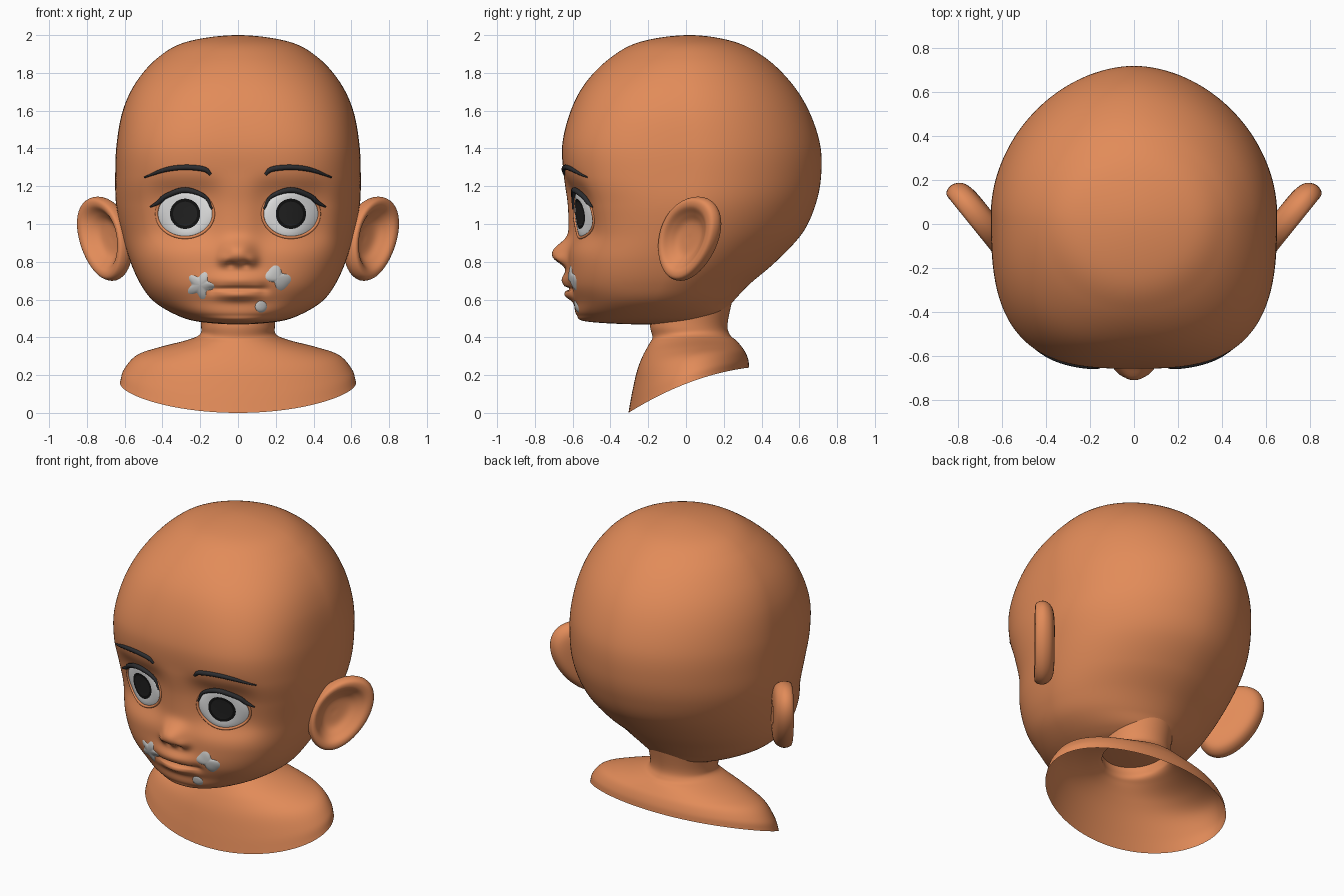
import bpy, bmesh
from math import sin, cos, pi, exp, hypot, radians
from mathutils import Vector
from mathutils.bvhtree import BVHTree

if "Cube" in bpy.data.objects:
    bpy.data.objects.remove(bpy.data.objects["Cube"])


def material(name, r, g, b):
    m = bpy.data.materials.new(name)
    m.use_nodes = True
    m.diffuse_color = (r, g, b, 1)
    bsdf = next(n for n in m.node_tree.nodes if n.type == "BSDF_PRINCIPLED")
    bsdf.inputs["Base Color"].default_value = (r, g, b, 1)
    bsdf.inputs["Roughness"].default_value = 0.6
    return m


skin = material("skin", .76, .26, .1)
white = material("eye white", .95, .95, .95)
pupil_black = material("pupil black", .016, .016, .016)
iris_black = material("iris black", .006, .006, .006)
hair = material("hair charcoal", .025, .026, .029)
silver = material("pale grey", .58, .58, .57)


def spline(keys, steps, pole=False):
    """Catmull-Rom samples through the keys; pole=True rounds the ends off."""
    k = [Vector(p) for p in keys]
    first, last = 2 * k[0] - k[1], 2 * k[-1] - k[-2]
    if pole:
        first[0], last[0] = k[1][0], k[-2][0]
    k = [first] + k + [last]
    out = []
    for i in range(1, len(k) - 2):
        a, b, c, d = k[i - 1:i + 3]
        for j in range(steps):
            t = j / steps
            out.append(b + (c - a) * (t / 2) + (2 * a - 5 * b + 4 * c - d) * (t * t / 2)
                       + (3 * b - a - 3 * c + d) * (t ** 3 / 2))
    return out + [k[-2]]


def loft(name, rings, mats, closed=False, rule=None):
    """Skin a list of equal closed rings with smooth quads."""
    bm = bmesh.new()
    rows = [[bm.verts.new(p) for p in ring] for ring in rings]
    n = len(rows[0])
    for r, (up, low) in enumerate(zip(rows, rows[1:])):
        for i in range(n):
            j = (i + 1) % n
            f = bm.faces.new((up[i], low[i], low[j], up[j]))
            f.smooth = True
            f.material_index = rule(r) if rule else 0
    bmesh.ops.remove_doubles(bm, verts=bm.verts, dist=1e-5)
    if closed:
        bmesh.ops.recalc_face_normals(bm, faces=bm.faces)
    mesh = bpy.data.meshes.new(name)
    bm.to_mesh(mesh)
    bm.free()
    for m in mats:
        mesh.materials.append(m)
    ob = bpy.data.objects.new(name, mesh)
    bpy.context.collection.objects.link(ob)
    return ob


def bump(x, z, cx, cz, sx, sz, power=2):
    return exp(-abs((x - cx) / sx) ** power - abs((z - cz) / sz) ** power)


def features(x, z):
    """Forward push of the face: nose, lips, and recessed eye sockets."""
    ax = abs(x)
    d = .085 * bump(x, z, 0, .84, .082, .07 if z > .84 else .058, 2.4)
    d += .02 * bump(ax, z, .075, .81, .032, .032)
    d -= .018 * bump(ax, z, .04, .785, .022, .014)
    d += .036 * bump(x, z, 0, .7, .13, .045)
    d += .036 * bump(x, z, 0, .622, .11, .028)
    d -= .02 * bump(x, z, 0, .657, .125, .009, 4)
    d -= .01 * bump(ax, z, .14, .655, .03, .03)
    d -= .045 * bump(ax, z, .285, 1.06, .19, .165, 4)
    return d


# Head: height, half width, front y, back y, y of widest point, front squareness
head_keys = [
    (2.0, 0, .02, .02, .02, 2), (1.965, .27, -.24, .255, .02, 2),
    (1.88, .425, -.4, .42, .02, 2.1), (1.75, .54, -.53, .555, .02, 2.4),
    (1.6, .61, -.61, .65, .03, 2.7), (1.42, .643, -.655, .71, .05, 3),
    (1.25, .65, -.646, .715, .05, 3), (1.1, .645, -.626, .685, .03, 2.7),
    (.95, .615, -.622, .615, -.02, 2.5), (.8, .57, -.625, .475, -.08, 2.6),
    (.68, .515, -.62, .335, -.13, 2.5), (.59, .445, -.595, .25, -.17, 2.3),
    (.52, .33, -.58, .19, -.2, 2.2), (.483, .21, -.52, .08, -.2, 2.1),
    (.468, 0, -.2, -.2, -.2, 2)]
SEG = 220
head_rings = []
for z, w, front, back, mid, n in spline(head_keys, 11, True):
    ring = []
    for i in range(SEG):
        t = 2 * pi * i / SEG - pi
        a = t - .45 * sin(t)  # denser towards the face
        s, c = sin(a), cos(a)
        e = n if c > 0 else 1.88
        r = (abs(s) ** e + abs(c) ** e) ** (-1 / e)
        x = w * r * s
        y = mid - r * c * ((mid - front) if c > 0 else (back - mid))
        if c > 0 and z > .5:
            y -= features(x, z) * min(1, c * 3)
        ring.append((x, y, z))
    head_rings.append(ring)
head = loft("head", head_rings, [skin], closed=True)
tree = BVHTree.FromPolygons([v.co for v in head.data.vertices],
                            [tuple(p.vertices) for p in head.data.polygons])


def on_face(x, z, lift=0):
    hit = tree.ray_cast(Vector((x, -3, z)), Vector((0, 1, 0)))[0]
    return Vector((x, hit.y - lift, z))


# Neck and shoulders: half width, front y, front z, back y, back z, side z
bust_keys = [
    (.205, -.18, .54, .25, .62, .57), (.195, -.19, .46, .22, .47, .46),
    (.203, -.178, .4, .235, .41, .415), (.27, -.195, .365, .265, .385, .385),
    (.42, -.23, .3, .295, .35, .345), (.54, -.26, .22, .315, .32, .3),
    (.605, -.285, .11, .33, .28, .225), (.625, -.305, 0, .335, .24, .16)]
bust_rings = []
for w, yf, zf, yb, zb, zs in spline(bust_keys, 6):
    ring = []
    for i in range(96):
        a = 2 * pi * i / 96
        c = cos(a)
        z = zs + c * (zf - zb) / 2 + c * c * ((zf + zb) / 2 - zs)
        ring.append((w * sin(a), (yf + yb) / 2 - c * (yb - yf) / 2, z))
    bust_rings.append(ring)
loft("neck_and_shoulders", bust_rings, [skin])


def patch(name, cx, cz, radius, bulge, mats, steps=12, rule=None):
    """Domed plate that follows the face; radius(angle, s) gives its outline."""
    rings = []
    for k in range(steps + 1):
        s = k / steps
        ring = []
        for i in range(64):
            a = 2 * pi * i / 64
            r = radius(a, s)
            lift = bulge * (1 - s ** 4) - .002 * s
            ring.append(on_face(cx + r * cos(a), cz + r * sin(a), lift))
        rings.append(ring)
    return loft(name, rings, mats, rule=rule)


def tube(name, points, mat, cyclic=False):
    """Tapered tube through (position, radius) pairs."""
    cu = bpy.data.curves.new(name, "CURVE")
    cu.dimensions = "3D"
    cu.bevel_depth, cu.bevel_resolution, cu.use_fill_caps = 1, 3, True
    sp = cu.splines.new("POLY")
    sp.points.add(len(points) - 1)
    for p, (co, r) in zip(sp.points, points):
        p.co, p.radius = (*co, 1), r
    sp.use_cyclic_u = cyclic
    sp.use_smooth = True
    cu.materials.append(mat)
    ob = bpy.data.objects.new(name, cu)
    bpy.context.collection.objects.link(ob)
    bpy.ops.object.select_all(action="DESELECT")
    ob.select_set(True)
    bpy.context.view_layer.objects.active = ob
    bpy.ops.object.convert(target="MESH")


EYE_X, EYE_Z = .28, 1.054


def eye_outline(a):
    return 1 / hypot(cos(a) / .147, sin(a) / .122)


def eye_radius(a, s):
    iris = .08
    return iris * s * 2 if s < .5 else iris + (eye_outline(a) - iris) * (s * 2 - 1)


# Ear section: radius fraction, height along the ear's outward normal
ear_profile = [(0, -.06), (.5, -.065), (.85, -.05), (1, -.005), (.95, .042),
               (.78, .046), (.6, .015), (.38, -.015), (0, -.022)]
# Brow and lash paths: x, z, thickness
brow_path = [(.145, 1.262, .008), (.18, 1.29, .014), (.28, 1.3, .014),
             (.385, 1.287, .012), (.495, 1.247, .004)]
lash_path = [(.138, 1.08, .005), (.175, 1.145, .01), (.28, 1.18, .015),
             (.38, 1.148, .014), (.42, 1.115, .012), (.465, 1.09, .004)]

for side, label in ((1, "left"), (-1, "right")):
    patch(label + "_eye", side * EYE_X, EYE_Z, eye_radius, .018,
          [white, iris_black, pupil_black], 20,
          lambda r: 2 if r < 8 else 1 if r < 10 else 0)
    rim = []
    for i in range(48):
        a = 2 * pi * i / 48
        r = eye_outline(a) + .004
        rim.append((on_face(side * EYE_X + r * cos(a), EYE_Z + r * sin(a)), .008))
    tube(label + "_eyelid", rim, skin, True)
    for part, path, lift in (("eyebrow", brow_path, .001), ("lashes", lash_path, .01)):
        tube(label + "_" + part,
             [(on_face(side * x, z, lift), r) for x, z, r in spline(path, 6)], hair)

    # Cupped ear, angled outwards and back, its bowl opening towards the head
    along, out = Vector((.63, .78, 0)), Vector((.78, -.63, 0))
    rings = []
    for r, h in spline(ear_profile, 5):
        ring = []
        for i in range(48):
            a = 2 * pi * i / 48
            u = r * (.185 * cos(a) * (1 + .12 * sin(a)) + .06 * sin(a)) - .03 * (1 - r)
            p = Vector((.7, .02, .922 + .222 * r * sin(a))) + along * u + out * h
            ring.append((p.x * side, p.y, p.z))
        rings.append(ring)
    loft(label + "_ear", rings, [skin], closed=True)

# Face stickers
tilt = radians(-41)
patch("star_sticker", -.2, .675,
      lambda a, s: s * (.064 + .016 * cos(5 * (a + .09))), .009, [silver])
patch("bone_sticker", .213, .715,
      lambda a, s: s * (.06 + .017 * cos(2 * (a - tilt)) - .009 * cos(4 * (a - tilt))),
      .009, [silver])
patch("dot_sticker", .122, .562, lambda a, s: s * .033, .009, [silver])
